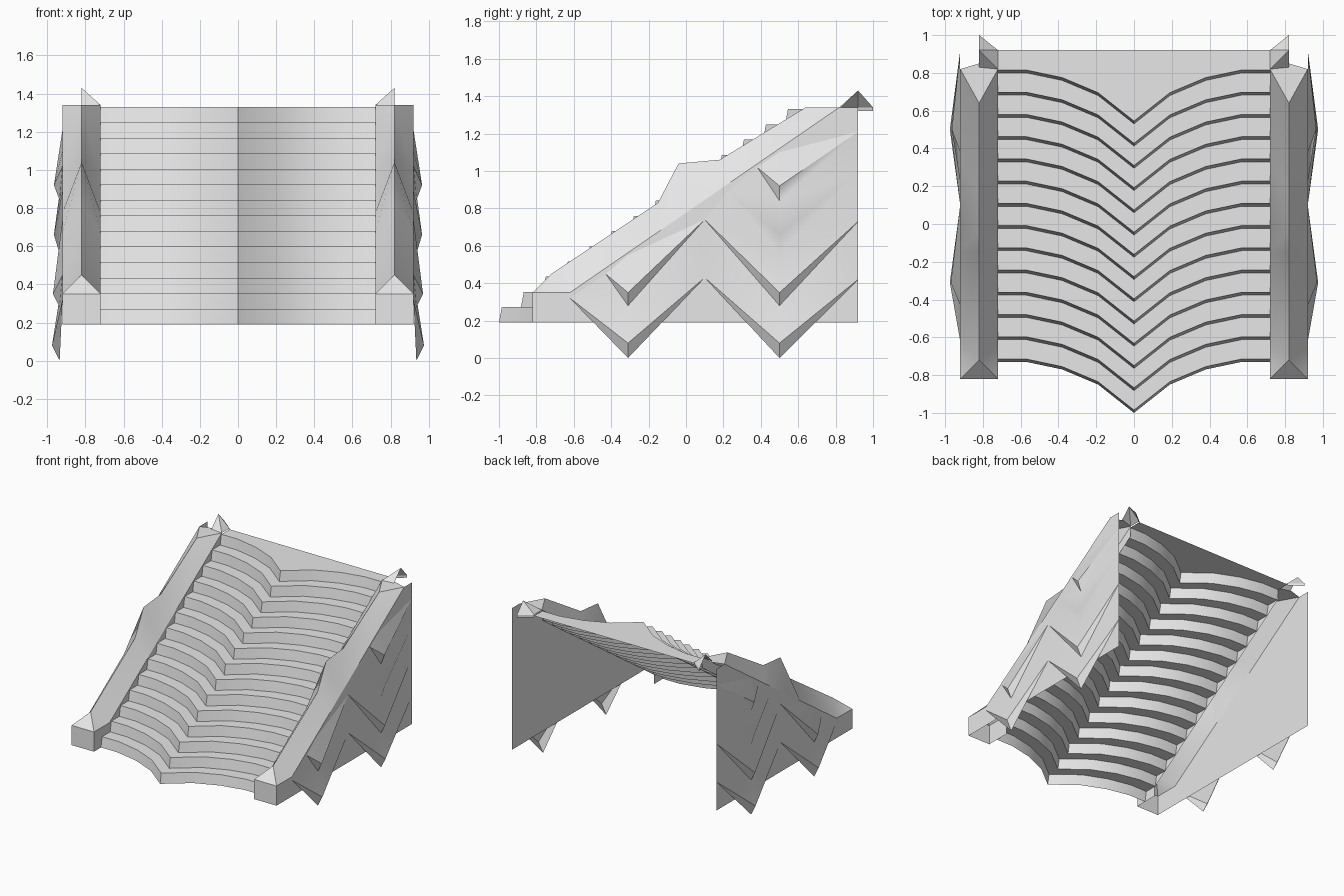
import bpy, bmesh
from mathutils import Vector
from math import radians

cube = bpy.data.objects.get("Cube")
if cube:
    bpy.data.objects.remove(cube, do_unlink=True)

stone = bpy.data.materials.new("grey_stone")
stone.use_nodes = True
colour = (0.8, 0.8, 0.8, 1)
stone.diffuse_color = colour
stone.node_tree.nodes["Principled BSDF"].inputs["Base Color"].default_value = colour

INNER, RIDGE, OUTER = 0.72, 0.82, 0.92
BASE, TOP = 0.19, 1.34


def build(name, polygons, facing, side=1, smooth=40):
    """Join polygons into one sheet, each turned towards the facing direction."""
    bm = bmesh.new()
    for poly in polygons:
        bm.faces.new([bm.verts.new((p[0] * side, p[1], p[2])) for p in poly])
    bmesh.ops.remove_doubles(bm, verts=bm.verts, dist=0.0005)
    bm.normal_update()
    target = Vector((facing[0] * side, facing[1], facing[2]))
    for f in bm.faces:
        if f.normal.dot(target) < 0:
            f.normal_flip()
    mesh = bpy.data.meshes.new(name)
    bm.to_mesh(mesh)
    bm.free()
    mesh.materials.append(stone)
    obj = bpy.data.objects.new(name, mesh)
    bpy.context.collection.objects.link(obj)
    bpy.ops.object.select_all(action='DESELECT')
    obj.select_set(True)
    bpy.context.view_layer.objects.active = obj
    bpy.ops.object.shade_smooth_by_angle(angle=radians(smooth))
    return obj


def strip(a, b):
    """Quads, or triangles where points repeat, between two equal rows."""
    result = []
    for i in range(len(a) - 1):
        poly = []
        for p in (a[i], a[i + 1], b[i + 1], b[i]):
            if p not in poly:
                poly.append(p)
        result.append(poly)
    return result


# Staircase: pointed steps, slightly leaning risers, open underneath
half = [(INNER, 0), (0.57, 0), (0.38, -0.04), (0.19, -0.12)]
outline = [(-x, y) for x, y in half] + [(0, -0.27)] + half[::-1]
STEPS, GOING, RISE = 14, 0.1177, 0.0815
rows = []
for k in range(STEPS):
    for lean, level in ((-0.73, k), (-0.715, k + 1)):
        rows.append([(x, y + lean + k * GOING, BASE + level * RISE) for x, y in outline])
rows.append([(x, OUTER, BASE + STEPS * RISE) for x, y in outline])
faces = []
for low, high in zip(rows, rows[1:]):
    faces += strip(low, high)
build("stairs", faces, (0, -1, 1))


def eave(y):
    return BASE + 0.16 + max(0, y + 0.62) * 0.6875


# Ridge of the balustrade, with a hump halfway, and the eave below it
ridge_points = [(-0.72, 0.45), (-0.72, 0.45), (-0.15, 0.83),
                (-0.04, 1.04), (0.18, 1.06), (0.64, TOP)]
eave_ys = [-0.82, -0.62, -0.15, 0.0, 0.31, 0.82]

# Hanging pointed folds: left end, tip height, underside height, right end
fold_columns = [
    (-0.31, 0.55, [((-0.62, 0.32), 0.08, 0.0, (0.1, 0.43)),
                   ((-0.43, 0.45), 0.35, 0.28, (0.1, 0.74))]),
    (0.5, 1.1, [((0.1, 0.43), 0.08, 0.0, (0.92, 0.42)),
                ((0.1, 0.74), 0.35, 0.28, (0.92, 0.73)),
                ((0.22, 0.89), 0.66, 0.56, (0.92, 0.99)),
                ((0.38, 1.02), 0.92, 0.84, (0.92, 1.21))]),
]

for side, label in ((1, "left"), (-1, "right")):
    # Balustrade cap with its pyramid end
    ridge = [(RIDGE, y, z) for y, z in ridge_points]
    inner = [(INNER, y, eave(y)) for y in eave_ys]
    outer = [(OUTER, y, eave(y)) for y in eave_ys]
    cap = strip(inner, ridge) + strip(outer, ridge)
    cap.append([inner[0], outer[0], ridge[0]])
    cap.append([inner[-1], (RIDGE, 0.85, TOP), outer[-1], ridge[-1]])
    build(label + "_balustrade_cap", cap, (0, -0.4, 1), side)

    # Front of the end post
    y = eave_ys[0]
    build(label + "_post_front", [[(INNER, y, BASE), (OUTER, y, BASE), outer[0], inner[0]]],
          (0, -1, 0), side)

    # Inner face: post side and the band that closes the step ends
    bottom = [(INNER, p[1], max(BASE, p[2] - 0.085)) for p in inner[1:]]
    inside = strip(inner[1:], bottom)
    inside.append([(INNER, y, BASE), (INNER, -0.62, BASE), bottom[0], inner[1], inner[0]])
    build(label + "_inner_face", inside, (-1, 0, 0), side)

    # Outer wall sheet
    wall = [(-0.82, BASE), (OUTER, BASE), (OUTER, TOP), (0.82, TOP),
            (-0.62, eave(-0.62)), (-0.82, eave(-0.82))]
    build(label + "_outer_wall", [[(OUTER, a, b) for a, b in wall]], (1, 0, 0), side)

    # Folds: flared front, dark underside, and a web up to the next fold
    folds = []
    for tip_y, crown, tiers in fold_columns:
        for i, (a, tip, under, b) in enumerate(tiers):
            A, B = (OUTER, *a), (OUTER, *b)
            T = (0.975 - 0.005 * min(i, 2), tip_y, tip)
            U = (0.935, tip_y, under)
            last = i == len(tiers) - 1
            C = (OUTER, tip_y, crown) if last else (0.935, tip_y, tiers[i + 1][2])
            folds += [[A, T, C], [T, B, C], [A, U, T], [U, B, T]]
            if not last:
                for end, other in ((a, tiers[i + 1][0]), (b, tiers[i + 1][3])):
                    folds.append([(OUTER, *end), C, (OUTER, *other)])
    build(label + "_wall_folds", folds, (1, 0, 0), side, 35)

    # Finial behind the top of the balustrade
    peak = (RIDGE, OUTER, 1.43)
    base = [(RIDGE, 0.83, TOP), (INNER, 0.82, TOP), (INNER, OUTER, TOP), (RIDGE, 1.0, TOP)]
    finial = [[p, q, peak] for p, q in zip(base, base[1:])]
    drop = [(x, yy, TOP - 0.02) for x, yy, z in base[2:]]
    finial.append([base[2], base[3], drop[1], drop[0]])
    build(label + "_finial", finial, (-0.5, 0.3, 1), side, 20)
